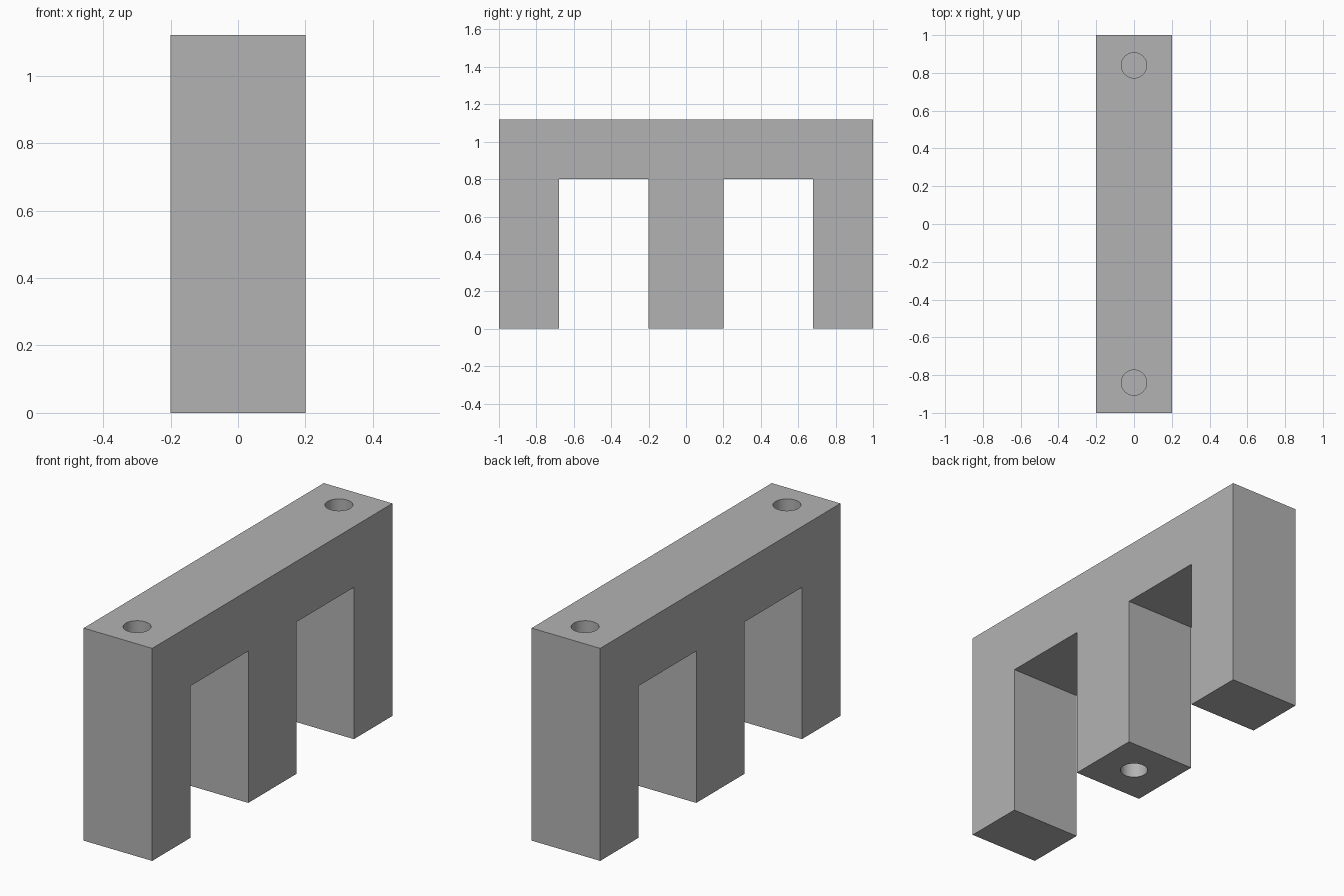
import bpy
import bmesh
import math

cube = bpy.data.objects.get("Cube")
if cube:
    bpy.data.objects.remove(cube, do_unlink=True)

HALF_WIDTH = 0.2
HEIGHT = 1.12
LEG_TOP = 0.8
HOLE_RADIUS = 0.067
HOLE_DEPTH = 0.4

grey = bpy.data.materials.new("plain grey")
grey.use_nodes = True
colour = (0.45, 0.45, 0.45, 1)
grey.diffuse_color = colour
grey.node_tree.nodes["Principled BSDF"].inputs["Base Color"].default_value = colour

# Three-legged block: half of the side profile, mirrored, then extruded across x
half = [(0.2, 0), (0.2, LEG_TOP), (0.68, LEG_TOP), (0.68, 0), (1, 0), (1, HEIGHT)]
profile = half + [(-y, z) for y, z in reversed(half)]
bm = bmesh.new()
face = bm.faces.new([bm.verts.new((-HALF_WIDTH, y, z)) for y, z in profile])
result = bmesh.ops.extrude_face_region(bm, geom=[face])
moved = [v for v in result["geom"] if isinstance(v, bmesh.types.BMVert)]
bmesh.ops.translate(bm, verts=moved, vec=(2 * HALF_WIDTH, 0, 0))
bmesh.ops.recalc_face_normals(bm, faces=bm.faces)
mesh = bpy.data.meshes.new("three_legged_block")
bm.to_mesh(mesh)
bm.free()
block = bpy.data.objects.new("three_legged_block", mesh)
bpy.context.collection.objects.link(block)
mesh.materials.append(grey)


def drill(name, y, z):
    """Sink a blind round hole centred on the surface point (0, y, z)."""
    bpy.ops.mesh.primitive_cylinder_add(
        vertices=48, radius=HOLE_RADIUS, depth=2 * HOLE_DEPTH, location=(0, y, z))
    cutter = bpy.context.object
    cutter.name = name
    cutter.data.materials.append(grey)
    cut = block.modifiers.new(name, "BOOLEAN")
    cut.operation = "DIFFERENCE"
    cut.solver = "EXACT"
    cut.object = cutter
    bpy.context.view_layer.objects.active = block
    bpy.ops.object.modifier_apply(modifier=cut.name)
    bpy.data.objects.remove(cutter, do_unlink=True)


# Pin holes: one above each outer leg, one under the middle leg
drill("front_top_hole", -0.84, HEIGHT)
drill("back_top_hole", 0.84, HEIGHT)
drill("middle_bottom_hole", 0, 0)

# Round hole walls, crisp edges
bpy.ops.object.select_all(action="DESELECT")
block.select_set(True)
bpy.context.view_layer.objects.active = block
bpy.ops.object.shade_smooth_by_angle(angle=math.radians(30))
